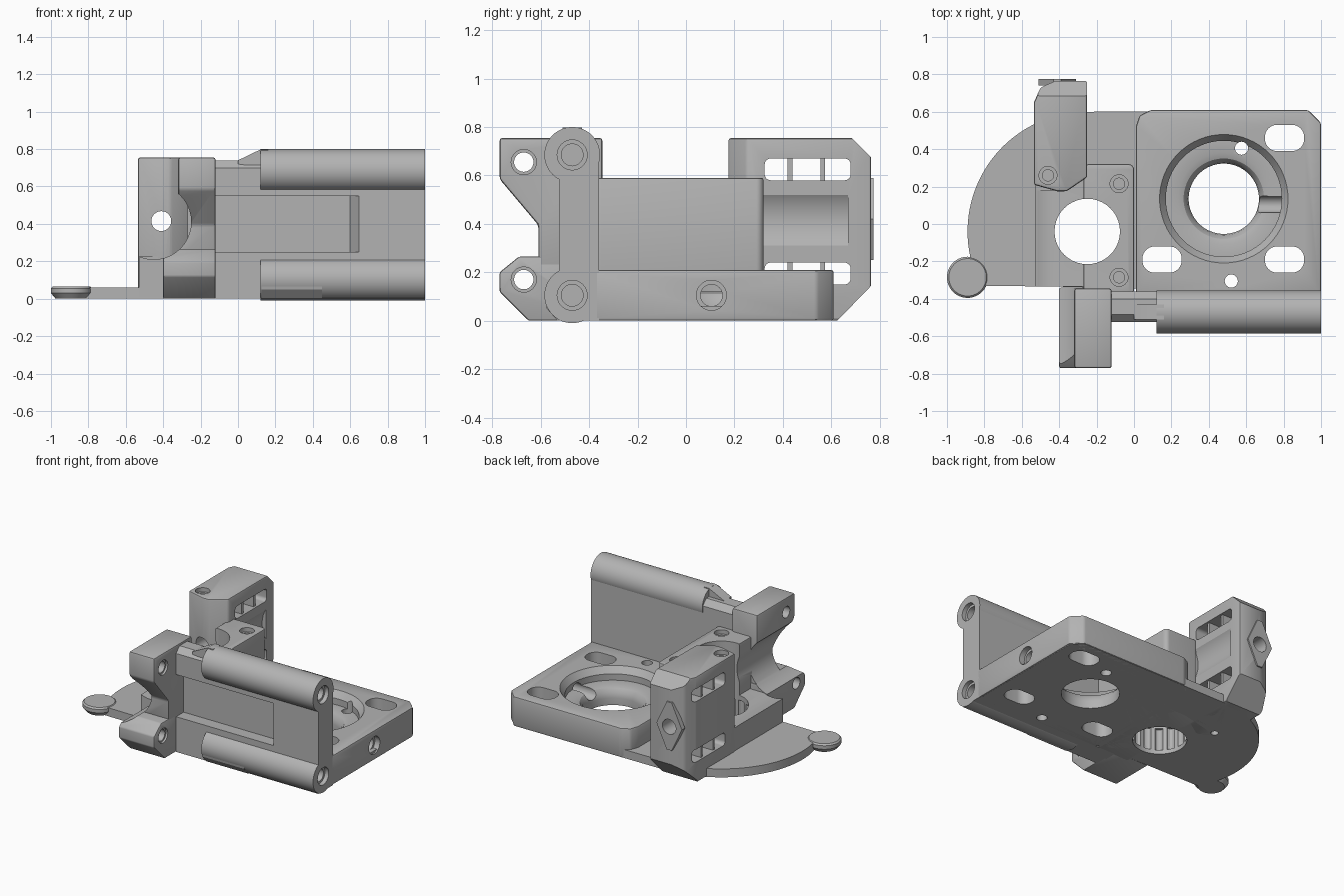
import bpy, bmesh
from math import sin, cos, pi, radians
from mathutils import Vector

if "Cube" in bpy.data.objects:
    bpy.data.objects.remove(bpy.data.objects["Cube"])

grey = bpy.data.materials.new("mid grey")
grey.use_nodes = True
grey.diffuse_color = (0.45, 0.45, 0.45, 1)
grey.node_tree.nodes["Principled BSDF"].inputs["Base Color"].default_value = grey.diffuse_color
parts = []


def finish(bm, name, bevel=0.0, cutter=False):
    bmesh.ops.recalc_face_normals(bm, faces=bm.faces)
    if bevel:
        sharp = [e for e in bm.edges if e.calc_face_angle(0) > radians(25)]
        bmesh.ops.bevel(bm, geom=sharp, offset=bevel, segments=2, profile=0.5,
                        affect='EDGES', clamp_overlap=True)
    mesh = bpy.data.meshes.new(name)
    bm.to_mesh(mesh)
    bm.free()
    mesh.materials.append(grey)
    ob = bpy.data.objects.new(name, mesh)
    bpy.context.collection.objects.link(ob)
    if cutter:
        ob.hide_render = True
    else:
        parts.append(ob)
    return ob


def prism(name, axis, pts, lo, hi, bevel=0.0, cutter=False):
    """Extrude a 2D outline along an axis."""
    place = {'x': lambda u, v, t: (t, u, v), 'y': lambda u, v, t: (u, t, v),
             'z': lambda u, v, t: (u, v, t)}[axis]
    bm = bmesh.new()
    rings = [[bm.verts.new(place(u, v, t)) for u, v in pts] for t in (lo, hi)]
    n = len(pts)
    for ring in rings:
        bm.faces.new(ring)
    for i in range(n):
        j = (i + 1) % n
        bm.faces.new((rings[0][i], rings[0][j], rings[1][j], rings[1][i]))
    return finish(bm, name, bevel, cutter)


def rect(a, b, c, d):
    return [(a, c), (b, c), (b, d), (a, d)]


def circle(u, v, r, n=48, start=0.0, sweep=2 * pi):
    return [(u + r * cos(start + sweep * i / n), v + r * sin(start + sweep * i / n))
            for i in range(n)]


def rounded(a, b, c, d, r):
    """Rounded rectangle outline."""
    out = []
    for k, (u, v) in enumerate([(b - r, d - r), (a + r, d - r), (a + r, c + r), (b - r, c + r)]):
        out += circle(u, v, r, 9, k * pi / 2, pi / 2 * 9 / 8)
    return out


def lathe(name, cx, cy, profile, n=64, cutter=False):
    """Solid of revolution about a vertical line, profile of (radius, z)."""
    bm = bmesh.new()
    rings = [[bm.verts.new((u, v, z)) for u, v in circle(cx, cy, r, n)] for r, z in profile]
    for a, b in zip(rings, rings[1:]):
        for i in range(n):
            j = (i + 1) % n
            bm.faces.new((a[i], a[j], b[j], b[i]))
    bm.faces.new(rings[0])
    bm.faces.new(rings[-1])
    return finish(bm, name, 0, cutter)


def cut(tool, *targets):
    for ob in targets:
        m = ob.modifiers.new("cut", 'BOOLEAN')
        m.operation, m.solver, m.object = 'DIFFERENCE', 'EXACT', tool
        bpy.context.view_layer.update()
        mesh = bpy.data.meshes.new_from_object(
            ob.evaluated_get(bpy.context.evaluated_depsgraph_get()))
        ob.modifiers.clear()
        ob.data = mesh
    bpy.data.objects.remove(tool)


def bore(axis, u, v, r, lo, hi, *targets):
    cut(prism("bore", axis, circle(u, v, r, 40), lo, hi, 0, True), *targets)


# Thin floor plate with a round flange and its finger lug
BX, BY = -0.25, -0.04
arc = circle(BX, BY, 0.64, 40, pi / 2, radians(117))
floor = prism("floor_plate", 'z', arc + [(-0.82, -0.33), (-0.40, -0.335), (0.99, -0.37), (0.99, 0.54),
                                         (0.93, 0.605)], 0, 0.06)
lathe("flange_lug", -0.89, -0.285, [(0.085, 0.0), (0.11, 0.03), (0.11, 0.055), (0.1, 0.065)])

# Thick motor base
base = prism("motor_base", 'z', [(0.01, -0.38), (1, -0.38), (1, 0.54), (0.93, 0.61), (0.09, 0.61),
                                 (0.03, 0.58), (0.01, 0.52)], 0, 0.21, 0.012)

# Bored centre block and low saddle beside it
block = prism("centre_block", 'z', rounded(-0.27, 0.0, -0.38, 0.32, 0.03), 0, 0.59, 0.008)
saddle = prism("saddle", 'z', rect(-0.53, -0.24, -0.335, 0.24), 0.01, 0.225)

# Rear block with clipped back edges
rear = prism("rear_block", 'z', [(-0.535, 0.21), (-0.41, 0.175), (-0.36, 0.175), (-0.25, 0.25),
                                 (-0.25, 0.765), (-0.42, 0.765), (-0.50, 0.73), (-0.535, 0.65)],
             0, 0.755, 0.012)
cut(prism("clip", 'x', [(0.67, 0.77), (0.78, 0.77), (0.78, 0.66)], -0.7, 0, 0, True), rear)
cut(prism("clip", 'x', [(0.615, -0.01), (0.78, -0.01), (0.78, 0.16)], -0.7, 0, 0, True), rear)
boss = prism("rear_boss", 'y', [(-0.51, 0.42), (-0.43, 0.25), (-0.39, 0.25), (-0.31, 0.42),
                                (-0.39, 0.59), (-0.43, 0.59)], 0.74, 0.775)
bore('y', -0.41, 0.415, 0.053, 0.1, 0.9, rear, boss)
bore('y', -0.08, 0.415, 0.2, 0.31, 0.67, rear)
for z in (0.195, 0.625):
    cut(prism("window", 'x', rounded(0.325, 0.68, z - 0.045, z + 0.045, 0.025), -0.7, 0, 0, True), rear)
    for y in (0.43, 0.565):
        prism("window_rib", 'x', rect(y - 0.01, y + 0.01, z - 0.055, z + 0.055), -0.52, -0.265)

# Front bracket: upper arm and wider lower arm
upper = prism("bracket_upper", 'x', [(-0.345, 0.755), (-0.77, 0.755), (-0.77, 0.585), (-0.61, 0.395),
                                     (-0.61, 0.22), (-0.345, 0.22)], -0.32, -0.12, 0.012)
lower = prism("bracket_lower", 'x', [(-0.34, 0.265), (-0.69, 0.265), (-0.77, 0.2), (-0.77, 0.12),
                                     (-0.65, 0), (-0.34, 0)], -0.40, -0.12, 0.008)
for arm, z in ((upper, 0.655), (lower, 0.17)):
    bore('x', -0.67, z, 0.04, -0.6, 0.1, arm)
    bore('x', -0.67, z, 0.052, -0.135, 0.1, arm)

# Side wall with shallow recess, between two long bolt tubes
wall = prism("side_wall", 'x', [(-0.525, 0), (-0.36, 0), (-0.36, 0.70), (-0.40, 0.74), (-0.485, 0.74),
                                (-0.525, 0.70)], -0.14, 1.0)
cut(prism("recess", 'z', [(-0.3, -0.6), (-0.3, -0.44), (0.6, -0.44), (0.65, -0.53), (0.65, -0.6)],
          0.25, 0.55, 0, True), wall)
tubes = []
for name, z in (("lower_tube", 0.105), ("upper_tube", 0.685)):
    tube = prism(name, 'x', circle(-0.47, z, 0.115), 0.12, 1.0)
    tubes.append(tube)
    bore('x', -0.47, z, 0.045, 0.5, 1.1, tube, wall)
    bore('x', -0.47, z, 0.062, 0.97, 1.1, tube, wall)
prism("lower_tube_foot", 'x', [(-0.585, 0.105), (-0.575, 0.05), (-0.53, 0.0), (-0.36, 0.0),
                               (-0.36, 0.21), (-0.47, 0.21)], 0.125, 0.45)
prism("upper_tube_ramp", 'y', [(0.0, 0.72), (0.0, 0.74), (0.12, 0.798), (0.16, 0.798), (0.16, 0.7)],
      -0.51, -0.43)

# Round channel along the saddle, then the vertical bore with its fluted lower wall
bore('y', -0.45, 0.41, 0.2, -0.85, 0.18, upper, lower, block, saddle)
bore('z', BX, BY, 0.175, -0.1, 0.8, block, saddle, floor)
for u, v in circle(BX, BY, 0.17, 14):
    cut(prism("flute", 'z', circle(u, v, 0.026, 12), 0.03, 0.19, 0, True), block, saddle, floor)

# Stepped bearing seat, cooling slots, pin holes and side screw in the base
seat = [(0.188, -0.1), (0.188, 0.05), (0.195, 0.085), (0.215, 0.11), (0.245, 0.12), (0.31, 0.12),
        (0.31, 0.165), (0.345, 0.212), (0.345, 0.3)]
cut(lathe("bearing_seat", 0.48, 0.135, seat, cutter=True), base, floor)
for x, y in ((0.805, 0.46), (0.15, -0.19), (0.805, -0.19)):
    cut(prism("slot", 'z', rounded(x - 0.105, x + 0.105, y - 0.07, y + 0.07, 0.065), -0.1, 0.4, 0, True),
        base, floor)
for x, y in ((0.52, -0.305), (0.575, 0.405)):
    bore('z', x, y, 0.035, -0.1, 0.4, base, floor)
bore('x', 0.105, 0.105, 0.045, 0.6, 1.1, base)
bore('x', 0.105, 0.105, 0.062, 0.96, 1.1, base)

# Countersunk screw holes on the top faces
for ob, x, y, top in ((block, -0.08, 0.215, 0.59), (block, -0.08, -0.285, 0.59), (rear, -0.46, 0.26, 0.755)):
    bore('z', x, y, 0.03, top - 0.2, top + 0.1, ob)
    bore('z', x, y, 0.048, top - 0.03, top + 0.1, ob)
bore('z', -0.46, 0.26, 0.025, -0.1, 0.15, rear, floor, saddle)

# Smooth round surfaces, keep edges crisp
bpy.ops.object.select_all(action='DESELECT')
for ob in parts:
    ob.select_set(True)
bpy.context.view_layer.objects.active = base
bpy.ops.object.shade_smooth_by_angle(angle=radians(30))
